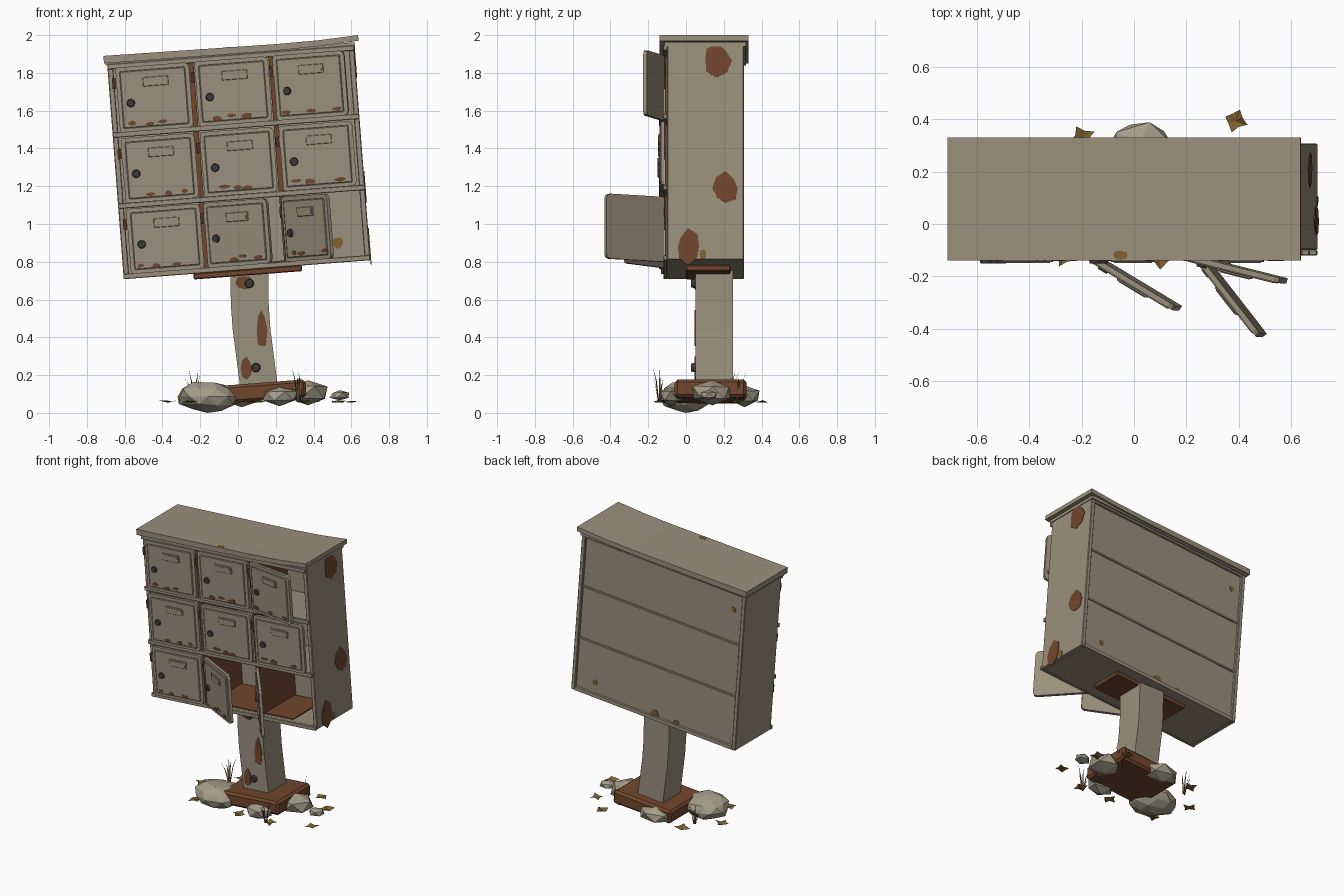
import bpy, bmesh, math, random
from mathutils import Matrix, Vector

if "Cube" in bpy.data.objects:
    bpy.data.objects.remove(bpy.data.objects["Cube"])

random.seed(7)
T = Matrix.Translation
def R(deg, axis): return Matrix.Rotation(math.radians(deg), 4, axis)

def mat(name, r, g, b):
    m = bpy.data.materials.new(name)
    m.diffuse_color = (r, g, b, 1)
    m.use_nodes = True
    m.node_tree.nodes["Principled BSDF"].inputs["Base Color"].default_value = m.diffuse_color
    return m
BEIGE = mat("weathered_beige", .32, .28, .20)
RUST = mat("rust", .165, .062, .027)
DARKRUST = mat("dark_rust", .075, .03, .016)
METAL = mat("dark_metal", .045, .04, .04)
STONE = mat("stone", .37, .34, .25)
LEAF = mat("dead_leaf", .21, .12, .03)
GRASS = mat("dry_grass", .10, .065, .022)
I = Matrix.Identity(4)

def finish(name, bm, m, M=I):
    bm.transform(M)
    bmesh.ops.recalc_face_normals(bm, faces=bm.faces)
    me = bpy.data.meshes.new(name)
    bm.to_mesh(me); bm.free()
    me.materials.append(m)
    ob = bpy.data.objects.new(name, me)
    bpy.context.collection.objects.link(ob)
    return ob

def box(name, x, y, z, m, M=I, bevel=0):
    bm = bmesh.new()
    bmesh.ops.create_cube(bm, size=1)
    for v in bm.verts:
        v.co = [a[0] + (c + .5) * (a[1] - a[0]) for a, c in zip((x, y, z), v.co)]
    if bevel:
        bmesh.ops.bevel(bm, geom=bm.edges[:], offset=bevel, segments=1, affect='EDGES')
    return finish(name, bm, m, M)

def prism(bm, pts, t):
    """Extrude an outline in the XZ plane by t towards -y."""
    f = bm.faces.new([bm.verts.new((x, 0, z)) for x, z in pts])
    e = bmesh.ops.extrude_face_region(bm, geom=[f])["geom"]
    bmesh.ops.translate(bm, vec=(0, -t, 0), verts=[v for v in e if isinstance(v, bmesh.types.BMVert)])

def blobs(name, spots, m, M=I, t=.004):
    """Irregular flat patches: (x, z, rx, rz), facing -y."""
    bm = bmesh.new()
    for x, z, rx, rz in spots:
        n = 8
        pts = []
        for i in range(n):
            k = random.uniform(.75, 1.1); a = i * math.tau / n
            pts.append((x + rx * k * math.cos(a), z + rz * k * math.sin(a)))
        prism(bm, pts, t)
    return finish(name, bm, m, M)

def disc(name, x, y, z, r, d, m, M=I):
    bm = bmesh.new()
    bmesh.ops.create_cone(bm, cap_ends=True, segments=12, radius1=r, radius2=r * .85, depth=d)
    return finish(name, bm, m, M @ T((x, y, z)) @ R(90, 'X'))

# ---- leaning cabinet (local frame: origin at bottom centre) ----
B = T((.048, 0, .76)) @ R(-4.4, 'Y')
W, H, Y0, Y1 = .655, 1.145, -.10, .307
for s, n in ((-1, "left"), (1, "right")):
    box(n + "_side", sorted((s * W, s * (W - .03))), (Y0, Y1), (0, H), BEIGE, B, .004)
    box(n + "_divider", (s * .213 - .014, s * .213 + .014), (Y0 - .012, .28), (.02, H - .02), RUST, B)
box("cabinet_floor", (-W + .03, W - .03), (Y0, Y1), (0, .025), BEIGE, B)
box("cabinet_ceiling", (-W + .03, W - .03), (Y0, Y1), (H - .025, H), BEIGE, B)
box("back_panel", (-W + .03, W - .03), (.27, .29), (.02, H - .02), BEIGE, B)
box("rusty_floor", (-.2, .45), (-.08, .26), (.024, .032), RUST, B)
for v in (.385, .762):
    box("shelf", (-W + .03, W - .03), (Y0, .28), (v - .01, v + .01), BEIGE, B)
    box("back_seam", (-W + .03, W - .03), (.285, .298), (v - .006, v + .006), BEIGE, B)
for v in (.012, .385, .762, H - .02):
    box("front_rail", (-W, W), (Y0 - .02, Y0), (v - .014, v + .014), BEIGE, B, .003)

# ---- doors, hinged on their left edge ----
DW, DH = .39, .345
OPEN = {(2, 2): 14, (1, 0): 31, (2, 0): 52}
for c in range(3):
    for r in range(3):
        D = B @ T((.419 * (c - 1) - DW / 2, -.113, .195 + .375 * r - DH / 2)) @ R(-OPEN.get((c, r), 0), 'Z')
        k = .025  # clipped corners
        bm = bmesh.new()
        prism(bm, [(k * .4, 0), (DW - k, 0), (DW - k * .3, k * .3), (DW, k), (DW, DH - k),
                   (DW - k * .3, DH - k * .3), (DW - k, DH), (k * .4, DH), (0, DH - k * .4), (0, k * .4)], .02)
        finish("door", bm, BEIGE, D)
        box("door_panel", (.02, DW - .022), (-.026, -.019), (.02, DH - .022), BEIGE, D, .005)
        box("label_holder", (.14, .275), (-.033, -.025), (.235, .283), BEIGE, D, .002)
        box("label_inset", (.15, .265), (-.036, -.032), (.243, .275), BEIGE, D)
        disc("lock", .068, -.03, .152, .023, .016, METAL, D)
        box("hinge", (-.022, .004), (-.02, .004), (.235, .29), DARKRUST, D)
        spots = [(x + random.uniform(-.03, .03), random.uniform(.032, .05), random.uniform(.018, .036),
                  random.uniform(.009, .016)) for x in random.sample((.08, .16, .24, .32), 3)]
        blobs("door_rust", spots, RUST, D @ T((0, -.025, 0)))

# ---- bent lid ----
bm = bmesh.new()
prism(bm, [(-.71, 1.85), (.195, 1.917), (.42, 1.94), (.638, 1.97), (.636, 2.0), (.42, 1.972),
           (.195, 1.952), (-.712, 1.89)], .47)
finish("lid", bm, BEIGE, T((0, .33, 0)))
box("lid_lip", (-W - .008, W + .005), (Y0 - .015, Y1 + .01), (H - .012, H + .01), BEIGE, B)
blobs("lid_leaf", [(-.05, -.12, .035, .022)], LEAF, T((0, 0, 1.936)) @ R(-4, 'Y') @ R(-90, 'X'))

# ---- stains on the cabinet ----
blobs("side_rust", [(.16, 1.06, .075, .085), (.21, .38, .075, .085), (.01, .07, .07, .09)],
      RUST, B @ T((W, 0, 0)) @ R(90, 'Z'))
blobs("side_moss", [(.09, .03, .02, .025)], LEAF, B @ T((W, 0, 0)) @ R(90, 'Z'))
blobs("back_moss", [(0, .04, .035, .035), (.17, .035, .022, .018), (-.48, .1, .02, .02), (.56, 1.0, .02, .02)],
      LEAF, B @ T((0, .291, 0)) @ R(180, 'Z'))
blobs("inside_leaf", [(.49, .105, .035, .035)], LEAF, B @ T((0, .27, 0)))

# ---- bent post ----
bm = bmesh.new()
rings = []
for z, x in ((.1, .115), (.17, .107), (.44, .072), (.58, .062), (.755, .06)):
    rings.append([bm.verts.new((x + a, .15 + b, z)) for a, b in ((-.1, -.1), (.1, -.1), (.1, .1), (-.1, .1))])
for lo, hi in zip(rings, rings[1:]):
    for i in range(4):
        j = (i + 1) % 4
        bm.faces.new((lo[i], lo[j], hi[j], hi[i]))
bm.faces.new(rings[0]); bm.faces.new(rings[-1])
finish("post", bm, BEIGE)
blobs("post_rust", [(.125, .44, .03, .11), (.045, .235, .032, .06), (.035, .69, .05, .04)], RUST, T((0, .05, 0)))
for x, z in ((.06, .685), (.095, .24)):
    disc("post_bolt", x, .04, z, .025, .025, METAL)
box("mount_plate", (-.285, .29), (0, .235), (-.032, 0), RUST, B, .005)

# ---- rusty base block ----
box("base_block", (-.23, .23), (-.19, .19), (-.05, .045), RUST,
    T((.13, .13, .115)) @ R(-4.4, 'Y'), .015)

# ---- rocks ----
for x, y, z, rx, ry, rz in ((-.16, 0, .087, .18, .14, .087), (.22, -.08, .09, .11, .075, .055),
                            (.37, .14, .11, .125, .12, .07), (.54, .12, .095, .06, .05, .028),
                            (.02, .31, .09, .14, .09, .06)):
    bm = bmesh.new()
    bmesh.ops.create_icosphere(bm, subdivisions=2 if rx > .15 else 1, radius=1)
    for v in bm.verts:
        v.co *= random.uniform(.84, 1.04)
        v.co = (v.co.x * rx, v.co.y * ry, v.co.z * rz)
    lo = min(v.co.z for v in bm.verts)
    for v in bm.verts:
        v.co.z *= rz / -lo if v.co.z < 0 else 1
    finish("rock", bm, STONE, T((x, y, z)))

# ---- fallen leaves: ragged, slightly curled ----
for x, y in ((.39, .395), (.53, .26), (.345, -.13), (.6, -.02), (-.26, -.117), (-.37, .12), (-.2, .33), (.1, -.13)):
    bm = bmesh.new()
    mid = bm.verts.new((0, 0, -.006))
    a0 = random.uniform(0, 6)
    rim = []
    for i in range(8):
        rr = (.05 if i % 2 == 0 else .029) * random.uniform(.85, 1.1); a = a0 + i * math.tau / 8
        rim.append(bm.verts.new((rr * math.cos(a), rr * math.sin(a), random.uniform(-.006, .008))))
    for i in range(8):
        bm.faces.new((mid, rim[i], rim[(i + 1) % 8]))
    finish("fallen_leaf", bm, LEAF, T((x, y, .06)))

# ---- dry grass tufts ----
for x, y, h in ((-.23, .23, .2), (.32, -.14, .19), (.34, .27, .17)):
    bm = bmesh.new()
    for i in range(7):
        a = random.uniform(0, math.tau); s = random.uniform(.02, .055); k = h * random.uniform(.55, 1)
        d = Vector((math.cos(a), math.sin(a), 0)); w = Vector((-d.y, d.x, 0)) * .005
        p = d * .008
        q = p + d * s * .4 + Vector((0, 0, k * .6)); tip = p + d * s + Vector((0, 0, k))
        v = [bm.verts.new(c) for c in (p - w, p + w, q + w * .7, q - w * .7, tip)]
        bm.faces.new(v[:4]); bm.faces.new((v[3], v[2], v[4]))
    finish("grass_tuft", bm, GRASS, T((x, y, .06)))
